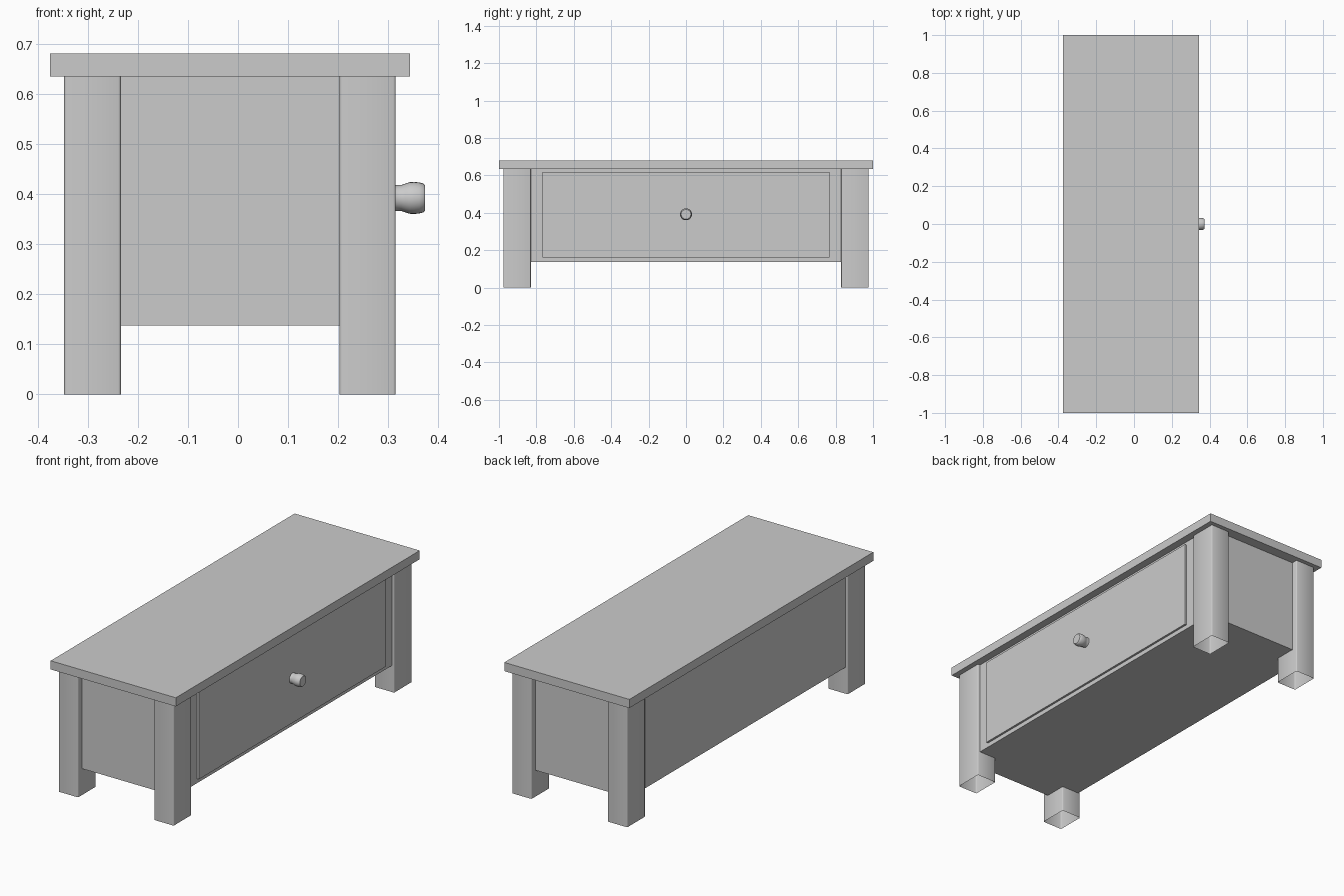
import bpy, bmesh, math

if "Cube" in bpy.data.objects:
    bpy.data.objects.remove(bpy.data.objects["Cube"])


def finish(name, bm, smooth=False):
    bmesh.ops.recalc_face_normals(bm, faces=bm.faces)
    mesh = bpy.data.meshes.new(name)
    bm.to_mesh(mesh)
    bm.free()
    for p in mesh.polygons:
        p.use_smooth = smooth
    obj = bpy.data.objects.new(name, mesh)
    bpy.context.collection.objects.link(obj)
    return obj


def box_mesh(x, y, z):
    bm = bmesh.new()
    bmesh.ops.create_cube(bm, size=1)
    for v in bm.verts:
        for i, (lo, hi) in enumerate((x, y, z)):
            v.co[i] = lo if v.co[i] < 0 else hi
    return bm


def box(name, x, y, z):
    return finish(name, box_mesh(x, y, z))


def leg(name, x, y):
    # Square post with rounded upright edges and open ends
    bm = box_mesh(x, y, (0, 0.635))
    caps = [f for f in bm.faces if abs(f.normal.z) > 0.5]
    bmesh.ops.delete(bm, geom=caps, context='FACES_ONLY')
    upright = [e for e in bm.edges if abs(e.verts[0].co.z - e.verts[1].co.z) > 0.1]
    bmesh.ops.bevel(bm, geom=upright, offset=0.005, segments=2, profile=0.5, affect='EDGES')
    return finish(name, bm, smooth=True)


# Table top and cabinet body
box("table_top", (-0.375, 0.343), (-1, 1), (0.635, 0.68))
box("cabinet_body", (-0.335, 0.302), (-0.945, 0.945), (0.137, 0.635))

# Raised drawer front
box("drawer_front", (0.29, 0.313), (-0.767, 0.767), (0.16, 0.617))

# Four legs
for xn, x in (("back", (-0.347, -0.234)), ("drawer_side", (0.203, 0.315))):
    for yn, y in (("left", (-0.977, -0.83)), ("right", (0.83, 0.977))):
        leg(f"leg_{xn}_{yn}", x, y)

# Turned knob, profile as (x, radius) spun round the x axis
profile = [(0.308, 0.028), (0.316, 0.026), (0.326, 0.026), (0.335, 0.029),
           (0.343, 0.0315), (0.352, 0.032), (0.362, 0.031), (0.370, 0.029),
           (0.373, 0.026), (0.373, 0)]
bm = bmesh.new()
verts = [bm.verts.new((x, 0, 0.392 + r)) for x, r in profile]
edges = [bm.edges.new(pair) for pair in zip(verts, verts[1:])]
bmesh.ops.spin(bm, geom=verts + edges, cent=(0, 0, 0.392), axis=(1, 0, 0),
               angle=math.tau, steps=24)
bmesh.ops.remove_doubles(bm, verts=bm.verts, dist=1e-5)
knob = finish("drawer_knob", bm)
bpy.context.view_layer.objects.active = knob
knob.select_set(True)
bpy.ops.object.shade_smooth_by_angle(angle=math.radians(40))
